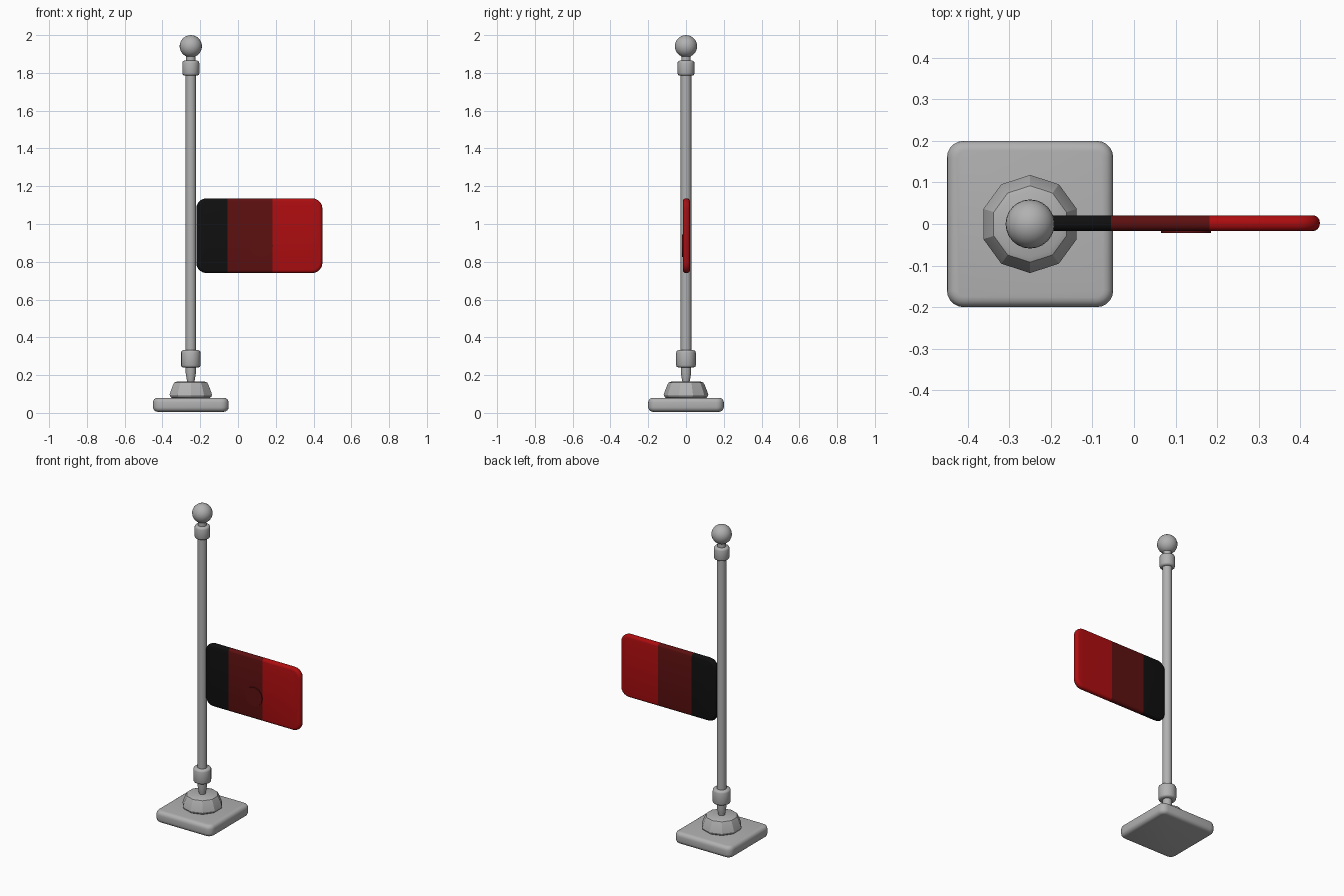
import bpy, bmesh, math
from mathutils import Vector, Matrix

cube = bpy.data.objects.get("Cube")
if cube:
    bpy.data.objects.remove(cube, do_unlink=True)

POLE_X = -0.25


def material(name, rgb):
    m = bpy.data.materials.new(name)
    m.use_nodes = True
    m.diffuse_color = (*rgb, 1)
    bsdf = next(n for n in m.node_tree.nodes if n.type == 'BSDF_PRINCIPLED')
    bsdf.inputs["Base Color"].default_value = (*rgb, 1)
    return m


grey = material("light grey", (0.44, 0.44, 0.44))
black = material("black", (0.005, 0.005, 0.005))
dark_red = material("dark red", (0.11, 0.005, 0.005))
red = material("red", (0.42, 0.004, 0.005))


def finish(name, bm, mats, angle=40):
    bmesh.ops.recalc_face_normals(bm, faces=bm.faces)
    mesh = bpy.data.meshes.new(name)
    bm.to_mesh(mesh)
    bm.free()
    for m in mats:
        mesh.materials.append(m)
    ob = bpy.data.objects.new(name, mesh)
    bpy.context.collection.objects.link(ob)
    bpy.ops.object.select_all(action='DESELECT')
    ob.select_set(True)
    bpy.context.view_layer.objects.active = ob
    bpy.ops.object.shade_smooth_by_angle(angle=math.radians(angle))
    return ob


def rounded_slab(center, size, axis, corner, rim):
    """Box with rounded corners around one axis, then a softened rim."""
    bm = bmesh.new()
    bmesh.ops.create_cube(bm, size=1)
    bmesh.ops.scale(bm, vec=size, verts=bm.verts)
    posts = [e for e in bm.edges
             if abs((e.verts[0].co - e.verts[1].co)[axis]) > size[axis] * 0.9]
    bmesh.ops.bevel(bm, geom=posts, offset=corner, segments=5, profile=0.5, affect='EDGES')
    rims = [e for e in bm.edges
            if abs((e.verts[0].co - e.verts[1].co)[axis]) < 1e-5]
    bmesh.ops.bevel(bm, geom=rims, offset=rim, segments=4, profile=0.5, affect='EDGES')
    bmesh.ops.translate(bm, vec=center, verts=bm.verts)
    return bm


def turned(name, profile, sides=24, angle=40):
    """Lathe a (radius, z) profile around the pole axis."""
    bm = bmesh.new()
    rings = []
    for r, z in profile:
        ring = []
        for i in range(sides):
            a = math.tau * i / sides + math.pi / 2
            ring.append(bm.verts.new((POLE_X + r * math.cos(a), r * math.sin(a), z)))
        rings.append(ring)
    for low, high in zip(rings, rings[1:]):
        for i in range(sides):
            j = (i + 1) % sides
            bm.faces.new((low[i], low[j], high[j], high[i]))
    bm.faces.new(rings[0][::-1])
    bm.faces.new(rings[-1])
    return finish(name, bm, [grey], angle)


def collar(name, radius, bottom, top):
    b = 0.012
    turned(name, [(radius - b, bottom), (radius - 0.003, bottom + 0.004), (radius, bottom + b),
                  (radius, top - b), (radius - 0.003, top - 0.004), (radius - b, top)], 16, 60)


# Square foot with soft edges
finish("base_plate", rounded_slab((POLE_X, 0, 0.043), (0.4, 0.4, 0.074), 2, 0.04, 0.024), [grey], 60)

# Faceted foot cone
turned("base_cone", [(0.1, 0.075), (0.114, 0.085), (0.118, 0.096), (0.114, 0.11), (0.098, 0.15),
                     (0.092, 0.16), (0.08, 0.165)], 10, 30)

# Pole, its collars and the finial
turned("stem", [(0.018, 0.16), (0.022, 0.18), (0.027, 0.21), (0.027, 0.25)], 16)
collar("lower_collar", 0.052, 0.24, 0.332)
turned("pole", [(0.028, 0.32), (0.028, 1.8)], 16)
collar("upper_collar", 0.045, 1.785, 1.865)
turned("neck", [(0.025, 1.85), (0.025, 1.9)], 16)

bm = bmesh.new()
bmesh.ops.create_uvsphere(bm, u_segments=24, v_segments=14, radius=0.059,
                          matrix=Matrix.Translation((POLE_X, 0, 1.941)))
finish("ball_finial", bm, [grey], 60)

# Flag panel, cut into three vertical bands
BANDS = (-0.055, 0.182)
bm = rounded_slab((0.113, 0.002, 0.938), (0.668, 0.038, 0.396), 1, 0.055, 0.017)
for x in BANDS:
    bmesh.ops.bisect_plane(bm, geom=bm.verts[:] + bm.edges[:] + bm.faces[:],
                           plane_co=(x, 0, 0), plane_no=(1, 0, 0))
for f in bm.faces:
    f.material_index = sum(f.calc_center_median().x > x for x in BANDS)
finish("flag", bm, [black, dark_red, red], 60)

# Thin patch on the flag's front, spilling slightly over the red band
bm = bmesh.new()
bmesh.ops.create_cone(bm, cap_ends=True, segments=12, radius1=0.06, radius2=0.06, depth=0.006,
                      matrix=Matrix.Translation((0.125, -0.019, 0.885)) @ Matrix.Rotation(math.pi / 2, 4, 'X'))
finish("flag_patch", bm, [dark_red])
